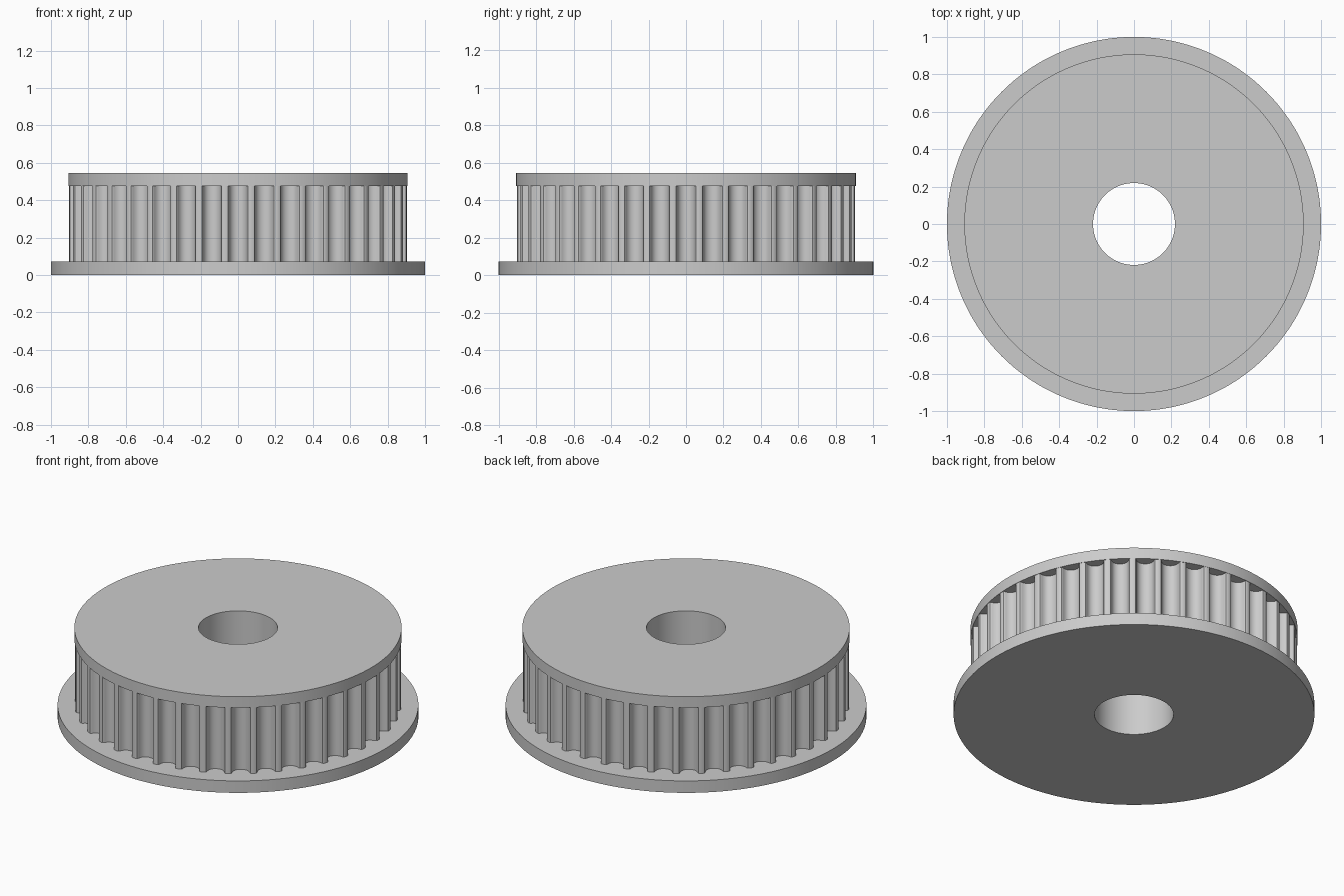
import bpy
import bmesh
from math import sin, cos, tau, atan2, hypot

cube = bpy.data.objects.get("Cube")
if cube:
    bpy.data.objects.remove(cube, do_unlink=True)

TEETH = 40
BORE_R, FLANGE_R, TOOTH_R, CAP_R = 0.219, 1.0, 0.905, 0.907
Z_FLANGE, Z_CAP, Z_TOP = 0.073, 0.477, 0.545

# Half of one belt groove: sideways offset and depth, from mouth to root
HALF_GROOVE = [(0.0614, 0), (0.0534, 0.0027), (0.0493, 0.0095), (0.0477, 0.0173),
               (0.0451, 0.0249), (0.0416, 0.0322), (0.0372, 0.0391), (0.0295, 0.0462),
               (0.0205, 0.0513), (0.0105, 0.0544), (0, 0.0554)]
GROOVE = [(-x, d) for x, d in HALF_GROOVE] + HALF_GROOVE[-2::-1]

# Polar outline of the toothed rim, one groove per pitch
mouth_r = (TOOTH_R ** 2 - HALF_GROOVE[0][0] ** 2) ** 0.5
rim = [(i * tau / TEETH + atan2(x, mouth_r - d), hypot(x, mouth_r - d))
       for i in range(TEETH) for x, d in GROOVE]


def circle(radius):
    return [(angle, radius) for angle, _ in rim]


# Cross-sections in order around the solid: flange, toothed rim, cap, bore
sections = [(circle(BORE_R), 0), (circle(FLANGE_R), 0), (circle(FLANGE_R), Z_FLANGE),
            (rim, Z_FLANGE), (rim, Z_CAP),
            (circle(CAP_R), Z_CAP), (circle(CAP_R), Z_TOP), (circle(BORE_R), Z_TOP)]

bm = bmesh.new()
loops = [[bm.verts.new((r * cos(a), r * sin(a), z)) for a, r in outline]
         for outline, z in sections]
for k, lower in enumerate(loops):
    upper = loops[(k + 1) % len(loops)]
    for i in range(len(rim)):
        j = (i + 1) % len(rim)
        bm.faces.new((lower[i], lower[j], upper[j], upper[i]))
bmesh.ops.recalc_face_normals(bm, faces=bm.faces)
mesh = bpy.data.meshes.new("toothed_pulley")
bm.to_mesh(mesh)
bm.free()

pulley = bpy.data.objects.new("toothed_pulley", mesh)
bpy.context.collection.objects.link(pulley)

# Plain grey material
grey = bpy.data.materials.new("light_grey")
grey.use_nodes = True
colour = (0.6, 0.6, 0.6, 1)
grey.diffuse_color = colour
grey.node_tree.nodes["Principled BSDF"].inputs["Base Color"].default_value = colour
mesh.materials.append(grey)

# Smooth round walls, crisp corners
bpy.ops.object.select_all(action="DESELECT")
pulley.select_set(True)
bpy.context.view_layer.objects.active = pulley
bpy.ops.object.shade_smooth_by_angle()
